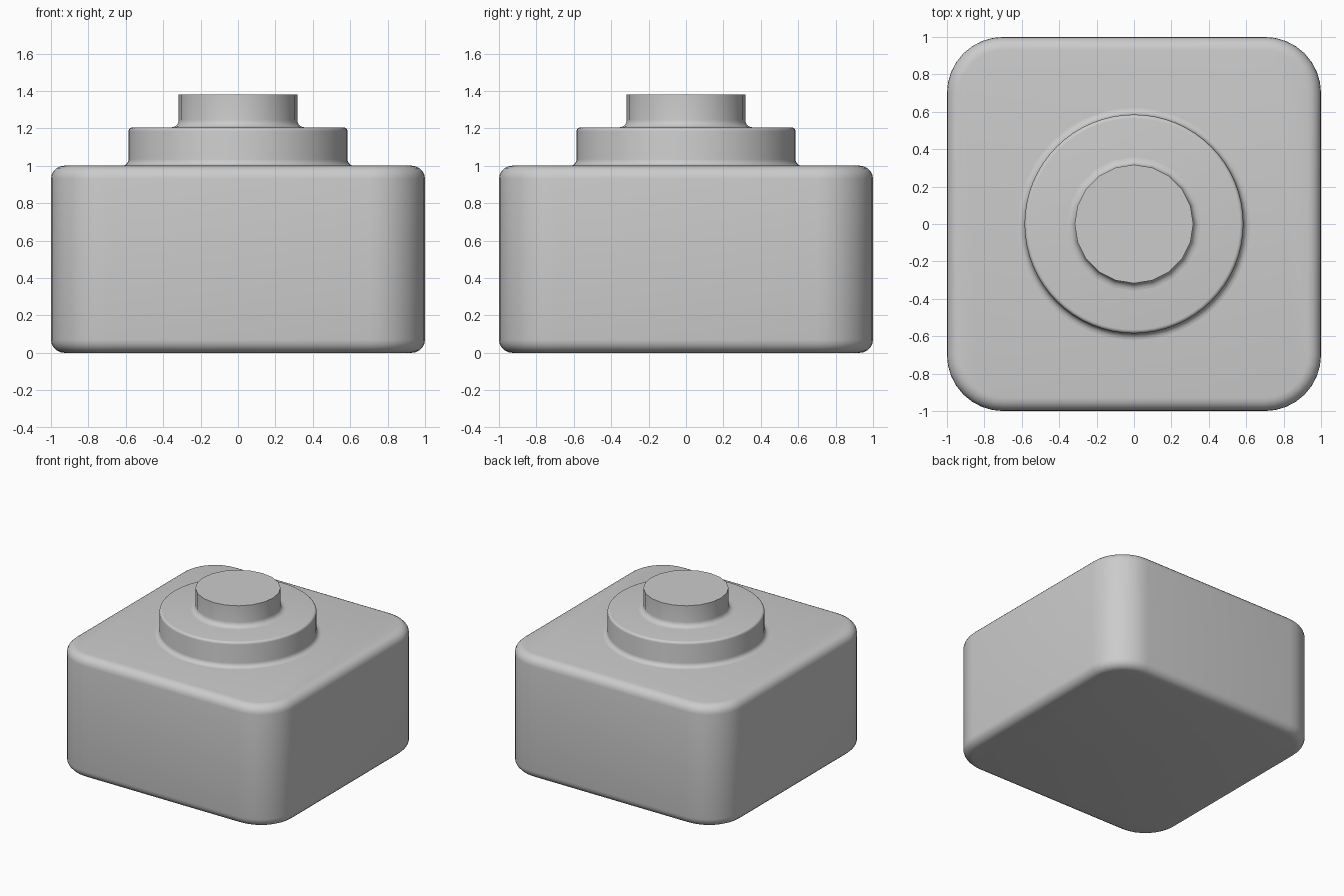
import bpy, bmesh, math
from math import cos, sin, pi

if "Cube" in bpy.data.objects:
    bpy.data.objects.remove(bpy.data.objects["Cube"])

grey = bpy.data.materials.new("plain grey")
grey.diffuse_color = (0.6, 0.6, 0.6, 1)
grey.use_nodes = True
grey.node_tree.nodes["Principled BSDF"].inputs["Base Color"].default_value = grey.diffuse_color


def arc(cx, cz, r, a0, a1, n=5):
    """Points on an arc, angles in degrees."""
    angles = [math.radians(a0 + (a1 - a0) * i / n) for i in range(n + 1)]
    return [(cx + r * cos(a), cz + r * sin(a)) for a in angles]


def skin(name, rings, cap_bottom=True, cap_top=True):
    """Join equal-length rings of points into one smooth-shaded part."""
    bm = bmesh.new()
    loops = [[bm.verts.new(p) for p in ring] for ring in rings]
    n = len(loops[0])
    for low, high in zip(loops, loops[1:]):
        for i in range(n):
            j = (i + 1) % n
            bm.faces.new((low[i], low[j], high[j], high[i]))
    if cap_bottom:
        bm.faces.new(loops[0][::-1])
    if cap_top:
        bm.faces.new(loops[-1])
    mesh = bpy.data.meshes.new(name)
    bm.to_mesh(mesh)
    bm.free()
    mesh.materials.append(grey)
    obj = bpy.data.objects.new(name, mesh)
    bpy.context.collection.objects.link(obj)
    bpy.ops.object.select_all(action='DESELECT')
    obj.select_set(True)
    bpy.context.view_layer.objects.active = obj
    bpy.ops.object.shade_smooth_by_angle(angle=math.radians(35))
    return obj


def rounded_square(half, radius, z, steps=8):
    c = half - radius
    ring = []
    for k, (sx, sy) in enumerate(((1, 1), (-1, 1), (-1, -1), (1, -1))):
        ring += [(x, y, z) for x, y in arc(sx * c, sy * c, radius, 90 * k, 90 * k + 90, steps)]
    return ring


def circle(r, z, n):
    return [(r * cos(2 * pi * i / n), r * sin(2 * pi * i / n), z) for i in range(n)]


# Body: rounded square block with soft top and bottom edges
EDGE, CORNER = 0.07, 0.3
sides = arc(1 - EDGE, EDGE, EDGE, -90, 0) + arc(1 - EDGE, 1 - EDGE, EDGE, 0, 90)
skin("body", [rounded_square(h, CORNER - (1 - h), z) for h, z in sides])

# Collar: round step with a flared foot and soft rim
collar = [(0.62, 0.99)] + arc(0.62, 1.035, 0.035, 270, 180) + arc(0.565, 1.185, 0.02, 0, 90)
skin("collar", [circle(r, z, 64) for r, z in collar], cap_bottom=False)

# Post: flared foot and sharp flat top
post = [(0.357, 1.195)] + arc(0.357, 1.245, 0.04, 270, 180) + [(0.317, 1.38)]
skin("post", [circle(r, z, 20) for r, z in post], cap_bottom=False)
